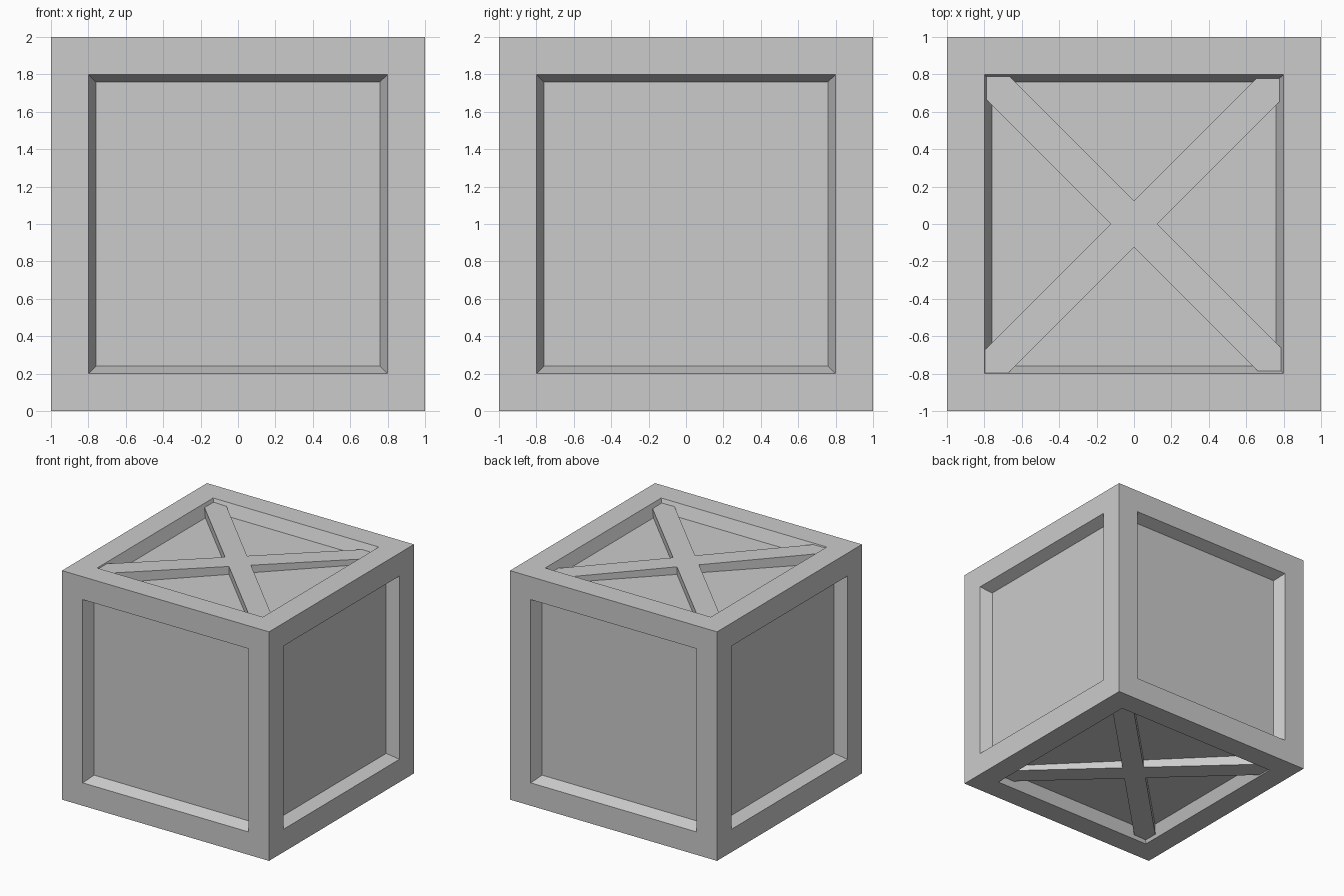
import bpy, bmesh
from mathutils import Matrix
from math import pi

if "Cube" in bpy.data.objects:
    bpy.data.objects.remove(bpy.data.objects["Cube"])


def make_object(name, bm):
    bmesh.ops.recalc_face_normals(bm, faces=bm.faces)
    mesh = bpy.data.meshes.new(name)
    bm.to_mesh(mesh)
    bm.free()
    obj = bpy.data.objects.new(name, mesh)
    bpy.context.collection.objects.link(obj)
    return obj


# Crate body: cube with a sloped recess in every side
bm = bmesh.new()
bmesh.ops.create_cube(bm, size=2, matrix=Matrix.Translation((0, 0, 1)))
panels = list(bm.faces)
bmesh.ops.inset_individual(bm, faces=panels, thickness=0.2, use_even_offset=True)
bmesh.ops.inset_individual(bm, faces=panels, thickness=0.04, depth=-0.1,
                           use_even_offset=True)
make_object("crate_body", bm)

NOTCH = 0.125   # brace half width measured along an axis
FLOOR = 0.9     # recess floor height above the crate centre


def sink(x, y):
    """Depth of the slightly tilted brace surface below the crate face."""
    return 0.032 + 0.016 * x + 0.0125 * y


def brace(name, sy, flip):
    """Diagonal plank from corner (-1,-sy) to (1,sy), pointed to fit the corners."""
    bm = bmesh.new()
    top, low = [], []
    for sign in (-1, 1):
        for ring in (top, low):
            # Ends follow the sloped recess walls
            e = 0.8 - 0.4 * sink(sign * 0.79, sign * sy * 0.79) if ring is top else 0.77
            n = e - NOTCH
            for x, y in ((e, n), (e, e), (n, e)):
                x, y = sign * x, sign * sy * y
                ring.append(bm.verts.new((x, y, 1 - sink(x, y) if ring is top else FLOOR)))
    bm.faces.new(top)
    bm.faces.new(low)
    for i in range(6):
        j = (i + 1) % 6
        bm.faces.new((top[i], top[j], low[j], low[i]))
    # The underside pair is the lid pair turned over about the x axis
    turn = Matrix.Rotation(pi if flip else 0, 4, 'X')
    bm.transform(Matrix.Translation((0, 0, 1)) @ turn)
    make_object(name, bm)


# Crossed braces on the lid and the underside
for side, flip in (("top", False), ("bottom", True)):
    brace(side + "_brace_a", 1, flip)
    brace(side + "_brace_b", -1, flip)
